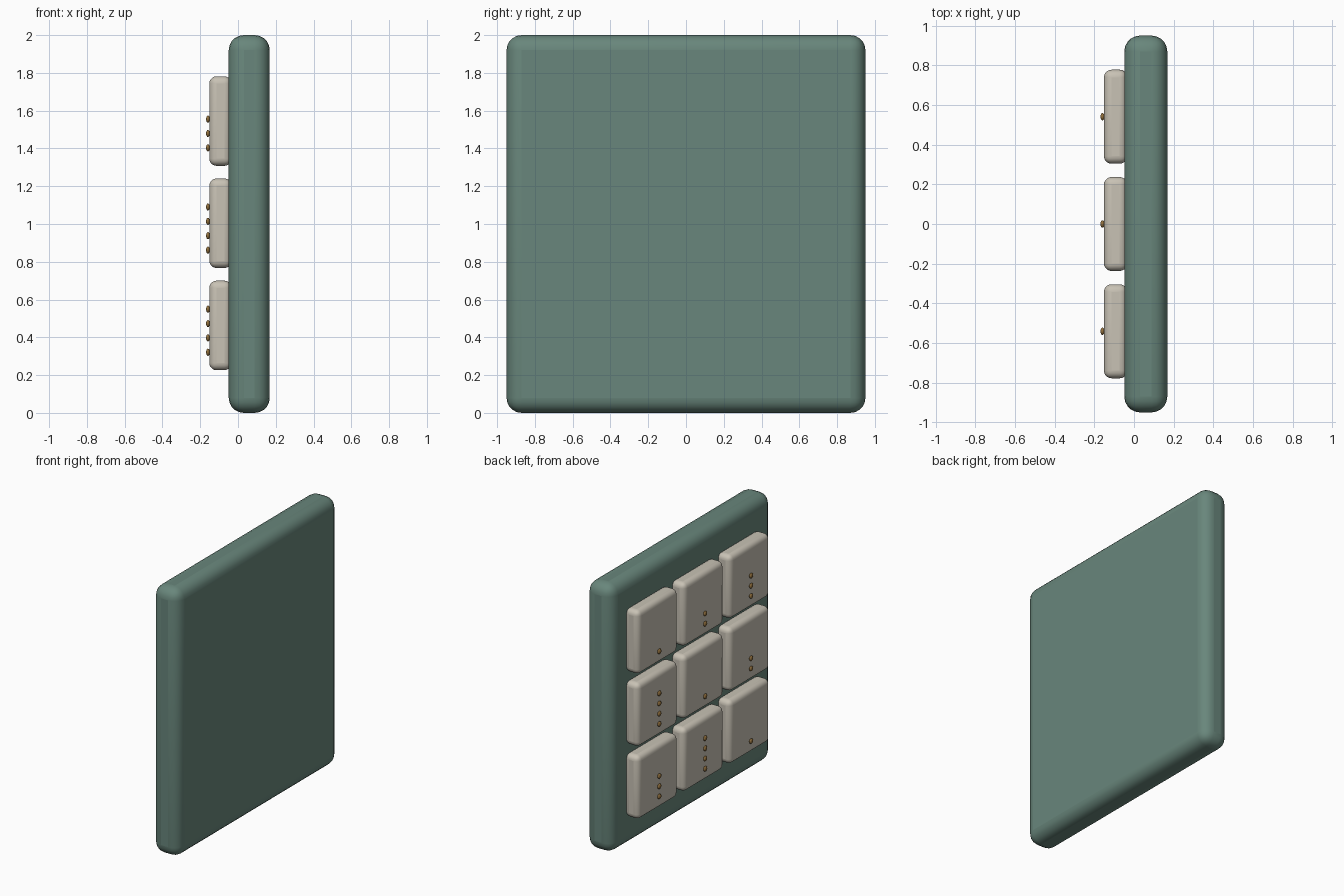
import bpy
import math

if "Cube" in bpy.data.objects:
    bpy.data.objects.remove(bpy.data.objects["Cube"])


def material(name, color):
    m = bpy.data.materials.new(name)
    m.diffuse_color = (*color, 1)
    m.use_nodes = True
    m.node_tree.nodes["Principled BSDF"].inputs["Base Color"].default_value = m.diffuse_color
    return m


GREEN = material("green", (0.14, 0.24, 0.20))
CREAM = material("cream", (0.58, 0.54, 0.46))
BRASS = material("brass", (0.30, 0.17, 0.05))


def rounded_box(name, center, size, radius, mat):
    bpy.ops.mesh.primitive_cube_add(size=1, location=center)
    ob = bpy.context.object
    ob.name = name
    ob.scale = size
    bpy.ops.object.transform_apply(location=False, rotation=False, scale=True)
    bev = ob.modifiers.new("bevel", 'BEVEL')
    bev.width = radius
    bev.segments = 5
    ob.data.materials.append(mat)
    bpy.ops.object.shade_smooth_by_angle(angle=math.radians(35))
    return ob


def stud(name, center):
    bpy.ops.mesh.primitive_uv_sphere_add(segments=16, ring_count=10, radius=1, location=center)
    ob = bpy.context.object
    ob.name = name
    ob.scale = (0.010, 0.019, 0.019)
    bpy.ops.object.transform_apply(location=False, rotation=False, scale=True)
    ob.data.materials.append(BRASS)
    bpy.ops.object.shade_smooth()


# Backing slab
rounded_box("board", (0.0595, 0, 1.0), (0.217, 1.9, 2.0), 0.08, GREEN)

# 3 x 3 tiles, each with a column of studs rising from its lower part
PITCH = 0.541
COUNTS = [(1, 2, 3), (4, 1, 2), (3, 4, 1)]  # rows from top, columns from +y to -y
for r, row in enumerate(COUNTS):
    for c, count in enumerate(row):
        y, z = PITCH * (1 - c), 1.004 + PITCH * (1 - r)
        rounded_box(f"tile_{r}_{c}", (-0.093, y, z), (0.117, 0.474, 0.474), 0.038, CREAM)
        for k in range(count):
            stud(f"stud_{r}_{c}_{k}", (-0.159, y, z - 0.142 + 0.076 * k))
